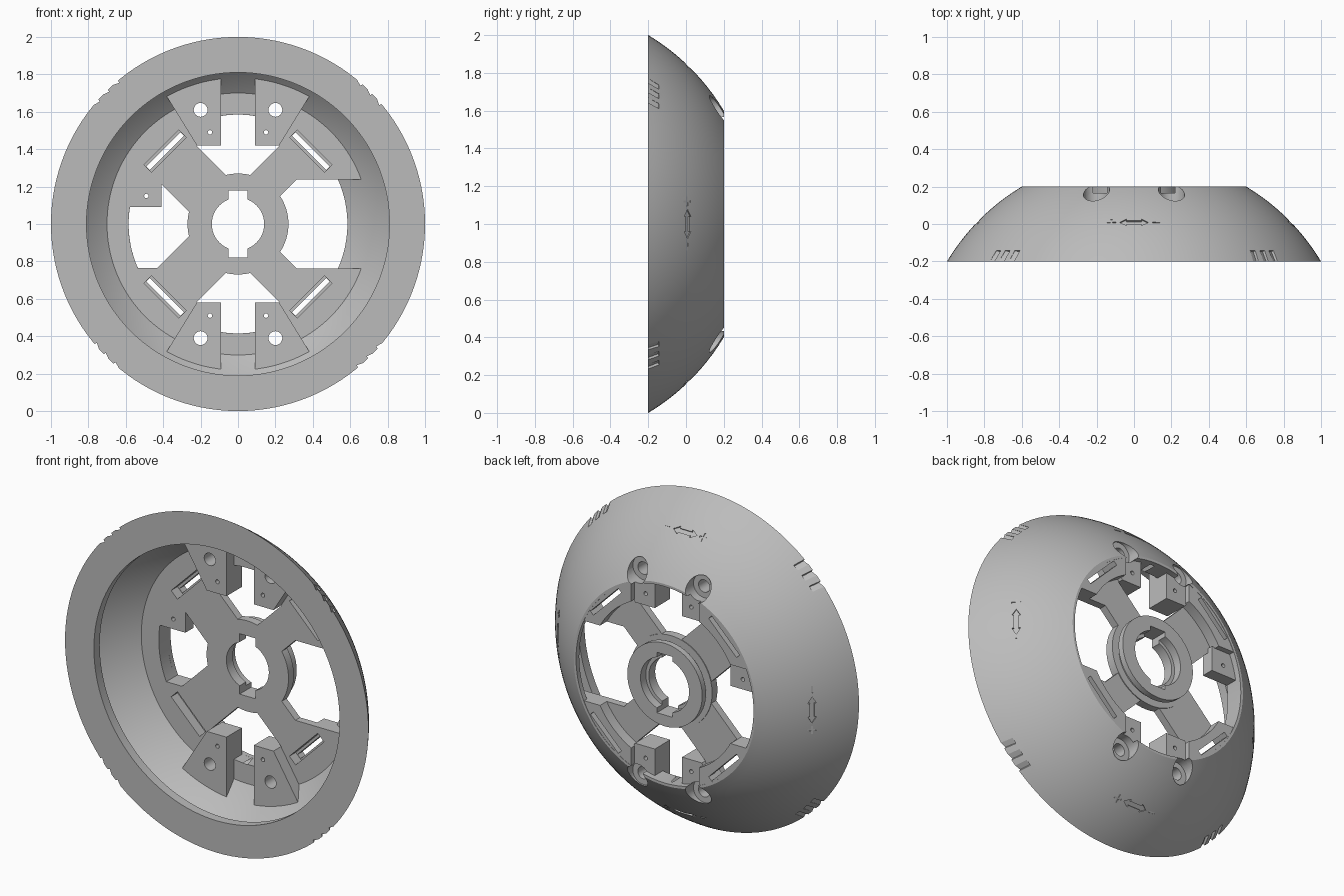
import bpy, bmesh
from math import sin, cos, pi, sqrt, radians
from mathutils import Matrix, Vector

cube = bpy.data.objects.get("Cube")
if cube:
    bpy.data.objects.remove(cube, do_unlink=True)

grey = bpy.data.materials.new("plain_grey")
grey.use_nodes = True
grey.diffuse_color = (0.5, 0.5, 0.5, 1)
grey.node_tree.nodes["Principled BSDF"].inputs["Base Color"].default_value = (0.5, 0.5, 0.5, 1)

AXLE = Matrix.Translation((0, 0, 1))     # wheel axis runs along y through here
FLOOR = 0.09                             # front of the spoke plate


def finish(name, bm):
    bmesh.ops.recalc_face_normals(bm, faces=bm.faces)
    mesh = bpy.data.meshes.new(name)
    bm.to_mesh(mesh)
    bm.free()
    mesh.materials.append(grey)
    ob = bpy.data.objects.new(name, mesh)
    bpy.context.collection.objects.link(ob)
    return ob


def revolve(name, profile, n=128):
    """Closed (radius, y) profile turned around the axle."""
    bm = bmesh.new()
    rings = [[bm.verts.new((r * cos(2 * pi * i / n), y, 1 + r * sin(2 * pi * i / n)))
              for r, y in profile] for i in range(n)]
    m = len(profile)
    for i in range(n):
        a, b = rings[i], rings[(i + 1) % n]
        for j in range(m):
            k = (j + 1) % m
            bm.faces.new((a[j], a[k], b[k], b[j]))
    return finish(name, bm)


def prisms(name, items):
    """Each item: outline in local x/z, depth range in local y, matrix."""
    bm = bmesh.new()
    for pts, d0, d1, mat in items:
        lo = [bm.verts.new(mat @ Vector((u, d0, v))) for u, v in pts]
        hi = [bm.verts.new(mat @ Vector((u, d1, v))) for u, v in pts]
        bm.faces.new(lo)
        bm.faces.new(hi)
        for i in range(len(pts)):
            j = (i + 1) % len(pts)
            bm.faces.new((lo[i], lo[j], hi[j], hi[i]))
    return finish(name, bm)


def cut(ob, *cutters):
    for c in cutters:
        mod = ob.modifiers.new("cut", 'BOOLEAN')
        mod.operation = 'DIFFERENCE'
        mod.solver = 'EXACT'
        mod.object = c
    deps = bpy.context.evaluated_depsgraph_get()
    mesh = bpy.data.meshes.new_from_object(ob.evaluated_get(deps))
    ob.modifiers.clear()
    ob.data = mesh


def arc(r, a0, a1, n=16):
    return [(r * cos(radians(a0 + (a1 - a0) * i / n)),
             r * sin(radians(a0 + (a1 - a0) * i / n))) for i in range(n + 1)]


def circle(x, z, r, n=24):
    return [(x + r * cos(2 * pi * i / n), z + r * sin(2 * pi * i / n)) for i in range(n)]


def rect(x0, x1, z0, z1):
    return [(x0, z0), (x1, z0), (x1, z1), (x0, z1)]


def flip(pts, sx, sz):
    return [(u * sx, v * sz) for u, v in pts]


def sphere_arc(square, y0, y1, n=14):
    """(radius, y) points on a sphere about the shell centre."""
    ys = [y0 + (y1 - y0) * i / n for i in range(n + 1)]
    return [(sqrt(square - (y + 0.8) ** 2), y) for y in ys]


def on_dome(theta, y):
    """Frame on the shell: x tangent, y outward normal, z along the meridian."""
    r = sqrt(1.36 - (y + 0.8) ** 2)
    nr, ny = Vector((r, y + 0.8)).normalized()
    m = Matrix(((0, nr, -ny, r), (0, ny, nr, y), (1, 0, 0, 0), (0, 0, 0, 1)))
    return AXLE @ Matrix.Rotation(-theta, 4, 'Y') @ m


# Domed thin shell with an inward lip at the front
shell = revolve("outer_shell", sphere_arc(1.36, -0.2, 0.2) + [(0.585, 0.2)] +
                sphere_arc(1.283, 0.17, -0.145) + [(0.81, -0.145), (0.81, -0.2)])

# Plate with floor ring, thin spokes and thicker outer pads
plate = revolve("spoke_plate", [(0.25, FLOOR), (0.72, FLOOR), (0.6, 0.198),
                                (0.49, 0.198), (0.49, 0.135), (0.25, 0.135)])

# Hub with outer groove and stepped bore
hub = revolve("hub", [(0.14, FLOOR), (0.27, FLOOR), (0.27, 0.14), (0.225, 0.14),
                      (0.225, 0.165), (0.247, 0.165), (0.247, 0.2), (0.16, 0.2),
                      (0.16, 0.15), (0.14, 0.15)], 96)

# Four mounting blocks beside the top and bottom openings, trimmed inside the shell
corners = [(sx, sz) for sx in (1, -1) for sz in (1, -1)]
outline = [(0.09, 0.42), (0.22, 0.42), (0.38, 0.68)] + arc(0.79, 61.5, 83.46)
blocks = []
for sx, sz in corners:
    side = ("upper" if sz > 0 else "lower") + ("_left" if sx > 0 else "_right")
    blocks.append(prisms("block_" + side, [(flip(outline, sx, sz), 0.02, 0.165, AXLE)]))
side_block = prisms("side_block", [(rect(-0.59, -0.41, 0.09, 0.24), FLOOR, 0.165, AXLE)])
trim = revolve("trim_cutter", sphere_arc(1.32, -0.05, 0.2) + [(1.1, 0.2), (1.1, -0.05)])

# Openings between the spokes
top = [(0, 0.197), (0.223, 0.42)] + arc(0.585, 67.6, 112.4) + [(-0.223, 0.42)]
right = [(-0.197, 0), (-0.432, 0.235)] + arc(0.585, 156.3, 203.7) + [(-0.432, -0.235)]
left = [(0.077, 0), (0.315, 0.238), (0.78, 0.238), (0.78, -0.238), (0.315, -0.238)]
openings = prisms("opening_cutter", [(p, -0.1, 0.4, AXLE)
                                     for p in (top, flip(top, 1, -1), right, left)])

# Stepped slots across the spoke ends
turns = [AXLE @ Matrix.Rotation(radians(45 + 90 * i), 4, 'Y') for i in range(4)]
slots = prisms("slot_cutter", [(rect(-0.13, 0.13, 0.537, 0.565), -0.1, 0.4, t) for t in turns])
recesses = prisms("recess_cutter", [(rect(-0.132, 0.132, 0.522, 0.58), -0.1, 0.15, t)
                                    for t in turns])

# Bolt holes, counterbores and small pin holes
bolts = prisms("bolt_cutter", [(circle(0.2 * sx, 0.61 * sz, 0.037), -0.1, 0.4, AXLE)
                               for sx, sz in corners])
bores = prisms("counterbore_cutter", [(circle(0.2 * sx, 0.61 * sz, 0.07, 32), 0.115, 0.4, AXLE)
                                      for sx, sz in corners])
pins = prisms("pin_cutter", [(circle(0.15 * sx, 0.49 * sz, 0.012, 12), -0.1, 0.4, AXLE)
                             for sx, sz in corners] +
              [(circle(-0.49, 0.15, 0.012, 12), -0.1, 0.4, AXLE)])
keys = prisms("keyway_cutter", [(rect(-0.052, 0.052, -0.18, 0.18), -0.1, 0.4, AXLE)])

# Slanted rim notches with sloping floors, and engraved direction marks
notch = [(-0.01, -0.06), (0.024, -0.06), (0.01, 0.045), (-0.024, 0.045)]
tilt = Matrix.Rotation(radians(18), 4, 'Z')
notches = prisms("notch_cutter", [
    (notch, -0.007, 0.05, on_dome(radians(45 + 90 * q + s), -0.18) @ tilt)
    for q in range(4) for s in (-4.2, 0, 4.2)])
half = [(0.04, -0.012), (0.04, -0.024), (0.078, 0), (0.04, 0.024), (0.04, 0.012)]
arrow = half + flip(half, -1, -1)
a, b = 0.025, 0.005
quarter = [(a, b), (b, b), (b, a)]
plus = [p for pts in (quarter, flip(quarter, -1, 1)[::-1], flip(quarter, -1, -1),
                      flip(quarter, 1, -1)[::-1]) for p in pts]
plus = [(u + 0.12, v) for u, v in plus]
minus = rect(-0.14, -0.1, -b, b)
marks = prisms("mark_cutter", [(p, -0.01, 0.04, on_dome(pi / 2 * q, 0.01))
                               for q in range(4) for p in (arrow, plus, minus)])

cut(plate, openings, slots, recesses, bolts, bores)
cut(hub, keys)
cut(shell, slots, bolts, bores, notches, marks)
cut(side_block, pins)
for blk in blocks:
    cut(blk, trim, bolts, bores, pins)

for c in (trim, openings, slots, recesses, bolts, bores, pins, keys, notches, marks):
    bpy.data.objects.remove(c, do_unlink=True)

# Smooth round surfaces, keep the machined edges crisp
bpy.ops.object.select_all(action='DESELECT')
for ob in [shell, plate, hub, side_block] + blocks:
    ob.select_set(True)
    bpy.context.view_layer.objects.active = ob
bpy.ops.object.shade_smooth_by_angle(angle=radians(25))
